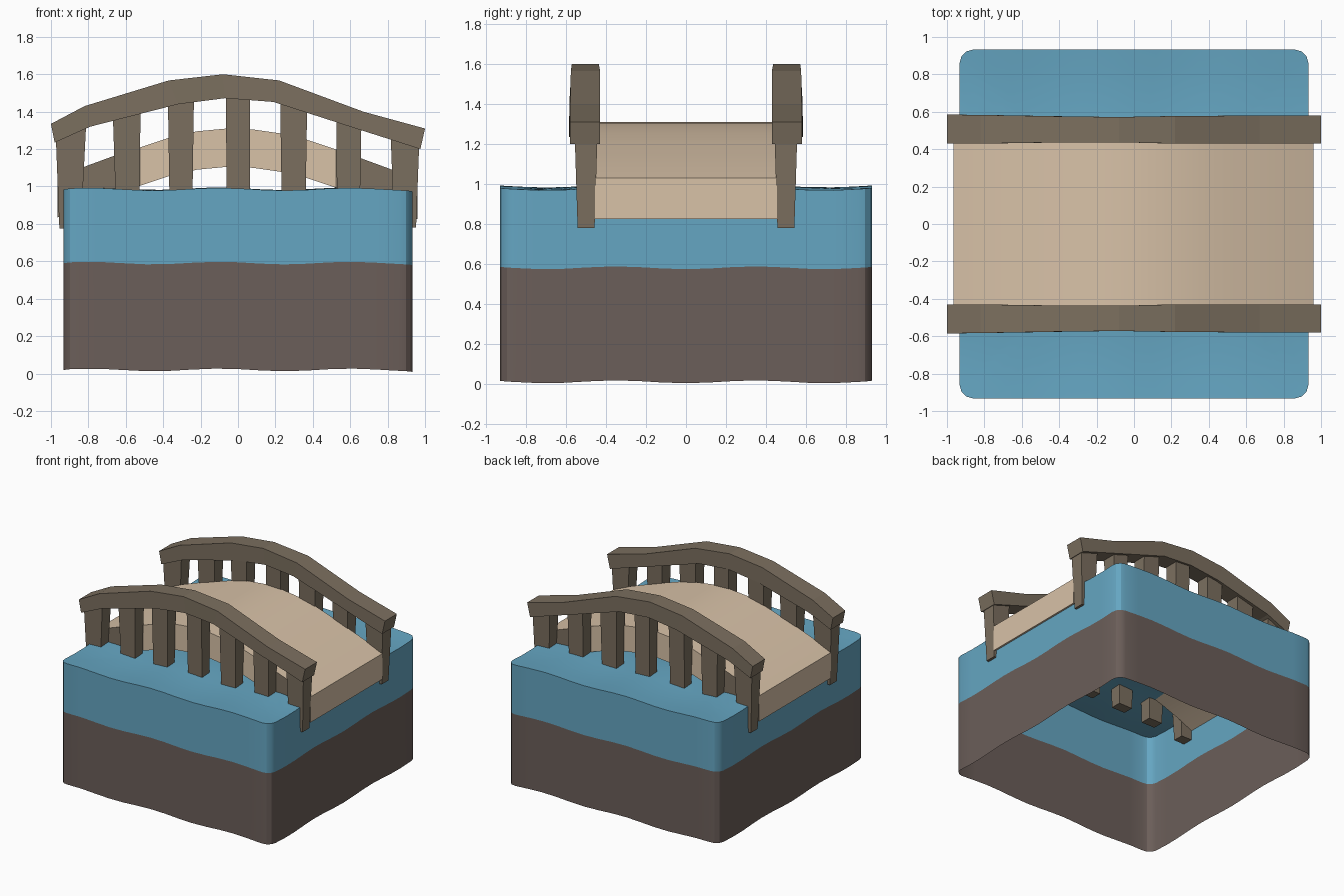
import bpy, bmesh
from math import sin, cos, pi, radians

if "Cube" in bpy.data.objects:
    bpy.data.objects.remove(bpy.data.objects["Cube"])


def material(name, rgb):
    m = bpy.data.materials.new(name)
    m.diffuse_color = (*rgb, 1)
    m.use_nodes = True
    m.node_tree.nodes["Principled BSDF"].inputs["Base Color"].default_value = m.diffuse_color
    return m


WATER = material("water_blue", (0.13, 0.38, 0.54))
EARTH = material("earth_brown", (0.147, 0.112, 0.10))
WOOD = material("dark_wood", (0.20, 0.16, 0.115))
PLANK = material("light_wood", (0.69, 0.54, 0.39))


def make(name, verts, faces, mats, smooth=None, fix=True):
    me = bpy.data.meshes.new(name)
    me.from_pydata(verts, [], faces)
    if fix:
        bm = bmesh.new()
        bm.from_mesh(me)
        bmesh.ops.recalc_face_normals(bm, faces=bm.faces)
        bm.to_mesh(me)
        bm.free()
    for m in mats:
        me.materials.append(m)
    ob = bpy.data.objects.new(name, me)
    bpy.context.collection.objects.link(ob)
    if smooth:
        bpy.ops.object.select_all(action='DESELECT')
        ob.select_set(True)
        bpy.context.view_layer.objects.active = ob
        bpy.ops.object.shade_smooth_by_angle(angle=radians(smooth))
    return ob


def loft(name, sections, mats, smooth=None):
    """Skin a row of four-cornered sections and cap both ends."""
    verts = [p for s in sections for p in s]
    n = len(sections)
    faces = [(4*i+j, 4*i+(j+1) % 4, 4*i+4+(j+1) % 4, 4*i+4+j)
             for i in range(n-1) for j in range(4)]
    faces += [(0, 1, 2, 3), tuple(range(4*n-4, 4*n))]
    return make(name, verts, faces, mats, smooth)


def lerp(table, x):
    for (x0, z0), (x1, z1) in zip(table, table[1:]):
        if x <= x1:
            return z0 + (z1-z0)*(x-x0)/(x1-x0)
    return table[-1][1]


# Rounded square outline with gently wavy levels
def wave(x, y):
    return 0.007*(cos(9*(x+0.1)) + cos(9*(y+0.35)))


H, R, N = 0.932, 0.07, 14
outline = []
for k in range(4):
    a = k*pi/2
    side = [(H, -H+R+2*(H-R)*i/N) for i in range(N+1)]
    side += [(H-R+R*cos(t*pi/6), H-R+R*sin(t*pi/6)) for t in (1, 2)]
    outline += [(x*cos(a)-y*sin(a), x*sin(a)+y*cos(a)) for x, y in side]
M = len(outline)


def ring(z, s=1.0):
    return [(x*s, y*s, z+wave(x*s, y*s)) for x, y in outline]


def shell(name, rings, mat, center=None):
    verts = [p for r in rings for p in r]
    faces = [(i*M+j, i*M+(j+1) % M, (i+1)*M+(j+1) % M, (i+1)*M+j)
             for i in range(len(rings)-1) for j in range(M)]
    if center:
        verts.append(center)
        b = (len(rings)-1)*M
        faces += [(b+j, b+(j+1) % M, len(verts)-1) for j in range(M)]
    return make(name, verts, faces, [mat], 30, fix=False)


# Earth walls, open underneath
shell("earth_base", [ring(0.016), ring(0.587)], EARTH)
# Water walls and surface
shell("water", [ring(0.587), ring(0.982)]
      + [ring(0.982, s) for s in (0.9, 0.75, 0.6, 0.45, 0.3, 0.15)],
      WATER, (0, 0, 0.982+wave(0, 0)))

# Arched deck
deck_top = [(-0.965, 1.04), (-0.81, 1.11), (-0.66, 1.165), (-0.52, 1.21),
            (-0.37, 1.26), (-0.22, 1.295), (-0.06, 1.31), (0.08, 1.305),
            (0.22, 1.285), (0.37, 1.25), (0.52, 1.20), (0.66, 1.15),
            (0.81, 1.095), (0.96, 1.03)]
W = 0.455
deck = loft("deck", [[(x, -W, z-0.205), (x, W, z-0.205), (x, W, z), (x, -W, z)]
                     for x, z in deck_top], [PLANK, WOOD], 30)
for f in deck.data.polygons:      # darker sides near the banks
    if abs(f.normal.y) > 0.5 and abs(f.center.x) > 0.55:
        f.material_index = 1

# Handrail profile: x top, z top, x bottom, z bottom, inner y, outer y
rail = [(-1.0, 1.335, -0.98, 1.235, 0.43, 0.585),
        (-0.82, 1.43, -0.79, 1.32, 0.43, 0.583),
        (-0.37, 1.567, -0.32, 1.44, 0.437, 0.575),
        (-0.08, 1.60, -0.07, 1.472, 0.437, 0.572),
        (0.22, 1.567, 0.19, 1.452, 0.43, 0.577),
        (0.67, 1.40, 0.63, 1.31, 0.43, 0.58),
        (1.0, 1.31, 0.975, 1.20, 0.43, 0.58)]
rail_mid = [((r[0]+r[2])/2, (r[1]+r[3])/2) for r in rail]

# Posts: left and right x at the top, then at the foot, and foot z
posts = [(-0.975, -0.81, -0.955, -0.84, 0.775),
         (-0.67, -0.52, -0.65, -0.53, 0.81),
         (-0.375, -0.235, -0.365, -0.245, 0.83),
         (-0.065, 0.065, -0.06, 0.065, 0.84),
         (0.225, 0.37, 0.235, 0.36, 0.83),
         (0.525, 0.66, 0.53, 0.65, 0.81),
         (0.815, 0.97, 0.835, 0.952, 0.78)]

for s, tag in ((-1, "front"), (1, "back")):
    loft(tag + "_handrail",
         [[(xt, s*a, zt), (xt, s*b, zt), (xb, s*b, zb), (xb, s*a, zb)]
          for xt, zt, xb, zb, a, b in rail], [WOOD])
    for n, (l, r, fl, fr, z) in enumerate(posts, 1):
        a, b, c, d = 0.443, 0.558, 0.458, 0.543
        zl, zr = lerp(rail_mid, l), lerp(rail_mid, r)
        loft(f"{tag}_post_{n}",
             [[(fl, s*c, z), (fr, s*c, z), (fr, s*d, z), (fl, s*d, z)],
              [(l, s*a, zl), (r, s*a, zr), (r, s*b, zr), (l, s*b, zl)]],
             [WOOD])
